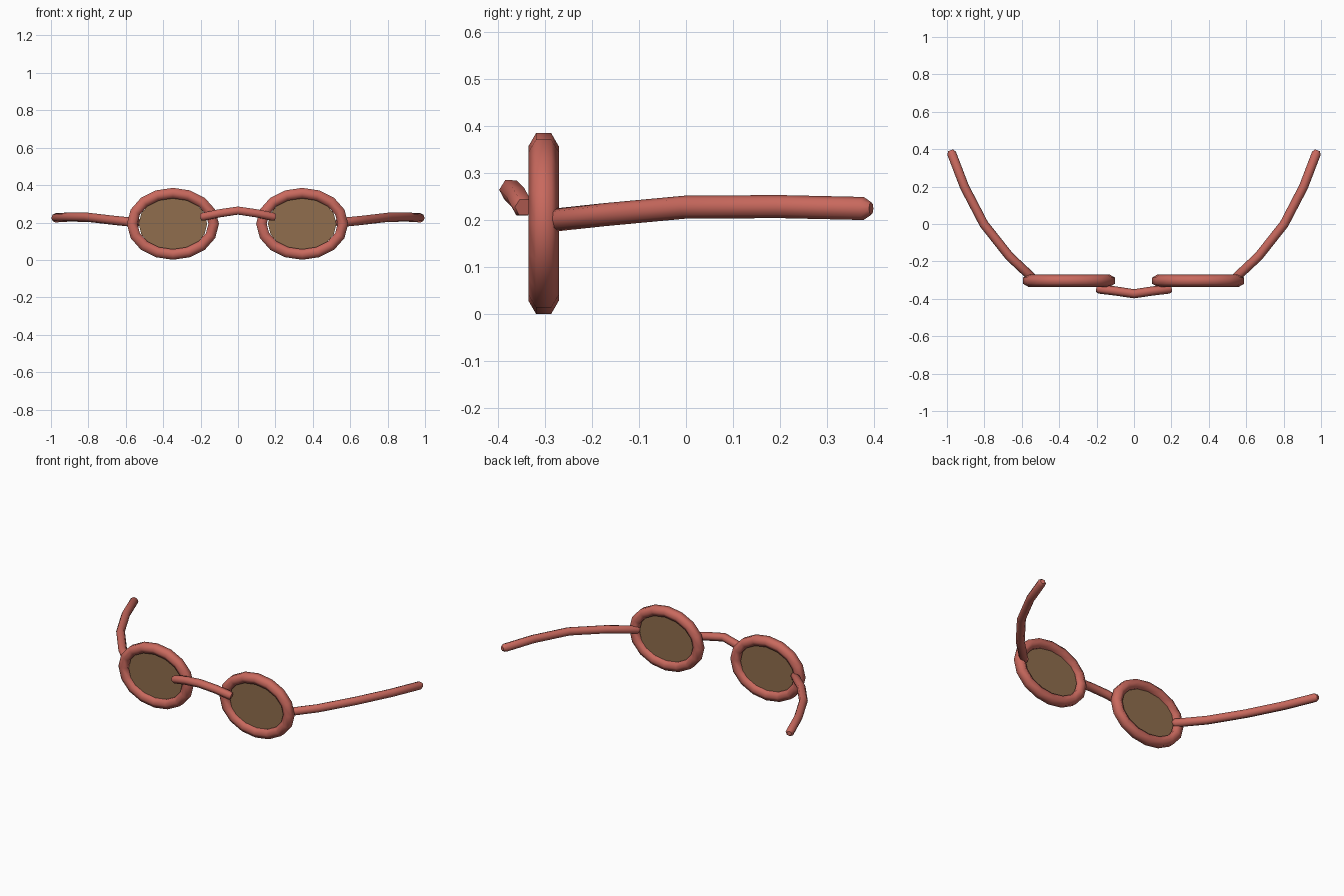
import bpy, bmesh
from math import sin, cos, pi, radians, hypot

if "Cube" in bpy.data.objects:
    bpy.data.objects.remove(bpy.data.objects["Cube"])


def material(name, color):
    m = bpy.data.materials.new(name)
    m.diffuse_color = color
    m.use_nodes = True
    m.node_tree.nodes["Principled BSDF"].inputs["Base Color"].default_value = m.diffuse_color
    return m


RED = material("coral_frame", (0.58, 0.14, 0.11, 1))
BROWN = material("brown_lens", (0.28, 0.155, 0.075, 1))


def finish(obj, mat, angle):
    obj.data.materials.append(mat)
    bpy.ops.object.select_all(action='DESELECT')
    bpy.context.view_layer.objects.active = obj
    obj.select_set(True)
    bpy.ops.object.shade_smooth_by_angle(angle=radians(angle))


def rim(name, x, z, a, b, r, segs=16, sides=6):
    """Elliptical ring with a hexagonal tube section."""
    bm = bmesh.new()
    rings = []
    for i in range(segs):
        t = 2 * pi * i / segs
        nx, nz = cos(t) / a, sin(t) / b
        n = hypot(nx, nz)
        ring = []
        for j in range(sides):
            u = 2 * pi * j / sides
            d = r * sin(u)
            ring.append(bm.verts.new((a * cos(t) + d * nx / n, r * cos(u),
                                      b * sin(t) + d * nz / n)))
        rings.append(ring)
    for i in range(segs):
        p, q = rings[i], rings[(i + 1) % segs]
        for j in range(sides):
            k = (j + 1) % sides
            bm.faces.new((p[j], p[k], q[k], q[j]))
    bmesh.ops.recalc_face_normals(bm, faces=bm.faces)
    me = bpy.data.meshes.new(name)
    bm.to_mesh(me)
    bm.free()
    obj = bpy.data.objects.new(name, me)
    bpy.context.collection.objects.link(obj)
    obj.location = (x, -0.303, z)
    finish(obj, RED, 85)


def lens(name, x, z):
    """Thin tinted disc."""
    bpy.ops.mesh.primitive_cylinder_add(vertices=16, radius=1, depth=1,
                                        location=(x, -0.303, z),
                                        rotation=(pi / 2, 0, 0))
    obj = bpy.context.object
    obj.name = name
    obj.scale = (0.183, 0.145, 0.012)
    finish(obj, BROWN, 30)


def rod(name, points, depth, resolution):
    """Swept wire; each point is x, y, z, radius factor."""
    cu = bpy.data.curves.new(name, 'CURVE')
    cu.dimensions = '3D'
    cu.bevel_depth = depth
    cu.bevel_resolution = resolution
    cu.use_fill_caps = True
    sp = cu.splines.new('POLY')
    sp.points.add(len(points) - 1)
    for p, (x, y, z, f) in zip(sp.points, points):
        p.co = (x, y, z, 1)
        p.radius = f
    obj = bpy.data.objects.new(name, cu)
    bpy.context.collection.objects.link(obj)
    bpy.ops.object.select_all(action='DESELECT')
    bpy.context.view_layer.objects.active = obj
    obj.select_set(True)
    bpy.ops.object.convert(target='MESH')
    finish(bpy.context.object, RED, 85)


# Rims and lenses
for side, x in (("left", -0.348), ("right", 0.343)):
    rim(side + "_rim", x, 0.193, 0.218, 0.164, 0.0325)
    lens(side + "_lens", x, 0.193)

# Nose bridge
half = [(0.198, -0.345, 0.228, 0.8), (0.185, -0.348, 0.231, 1),
        (0.1, -0.358, 0.249, 1)]
rod("nose_bridge", [(-x, y, z, f) for x, y, z, f in half]
    + [(0, -0.373, 0.264, 1)] + half[::-1], 0.0245, 1)

# Temple arms, bowed outwards with rounded tips
arm = [(0.528, -0.303, 0.198, 0.5), (0.538, -0.293, 0.199, 1),
       (0.667, -0.172, 0.212, 1), (0.803, 0.0, 0.228, 1),
       (0.907, 0.20, 0.229, 1), (0.975, 0.378, 0.225, 1),
       (0.981, 0.394, 0.225, 0.55)]
for side, s in (("left", -1), ("right", 1)):
    rod(side + "_temple_arm", [(s * x, y, z, f) for x, y, z, f in arm], 0.0245, 2)
